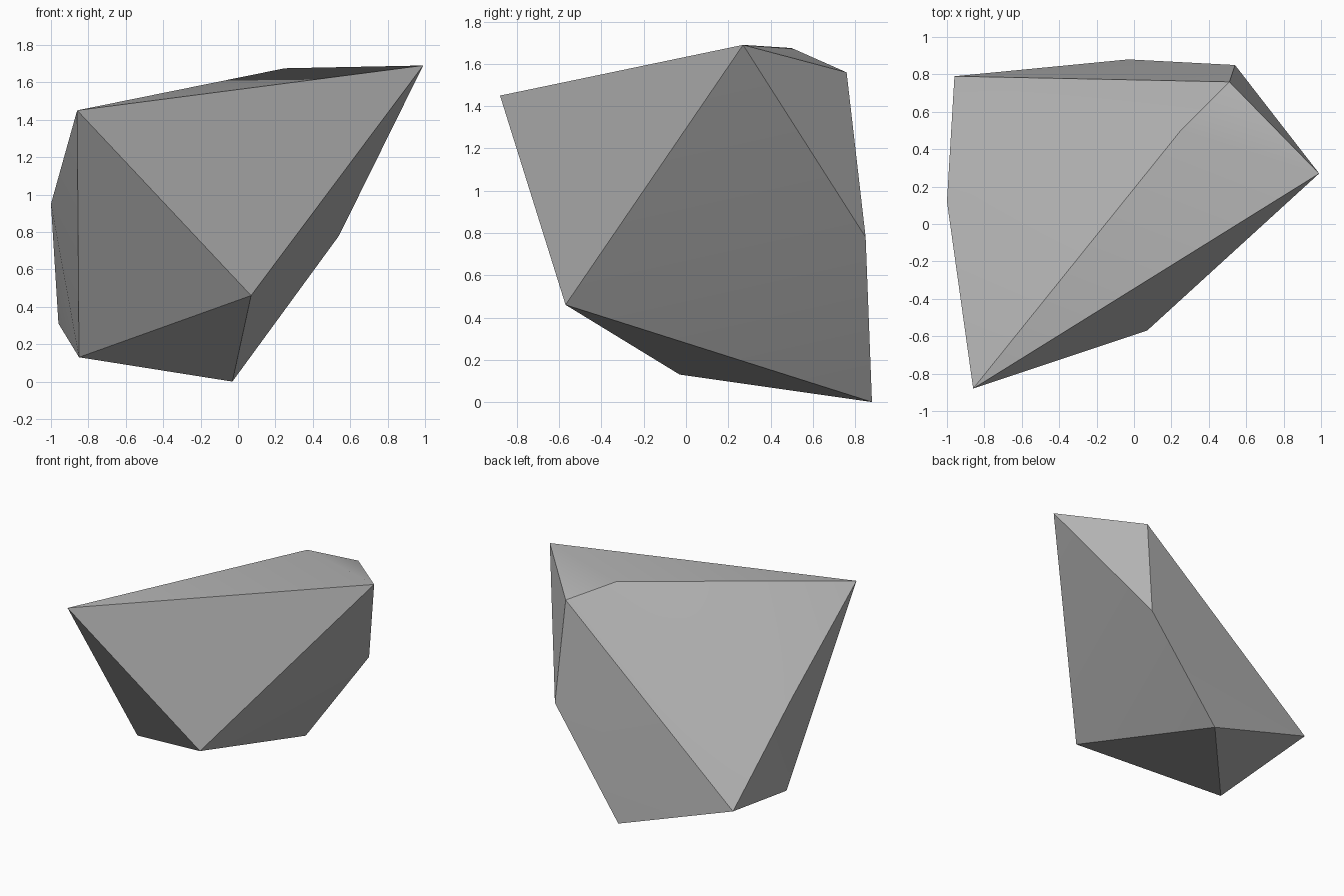
import bpy, bmesh, math

if "Cube" in bpy.data.objects:
    bpy.data.objects.remove(bpy.data.objects["Cube"])

# Grey stone colour
stone = bpy.data.materials.new("stone grey")
stone.diffuse_color = (0.45, 0.45, 0.45, 1)
stone.use_nodes = True
stone.node_tree.nodes["Principled BSDF"].inputs["Base Color"].default_value = stone.diffuse_color

# Corners of the chipped boulder
corners = [
    (-0.86, -0.88, 1.45),   # front top
    (0.99, 0.27, 1.69),     # right peak
    (0.25, 0.50, 1.675),    # top ridge
    (0.51, 0.76, 1.56),     # back top
    (0.54, 0.85, 0.78),     # back right
    (-1.00, 0.12, 0.95),    # left bulge
    (-0.96, 0.79, 0.31),    # back left
    (0.07, -0.57, 0.46),    # front nose
    (-0.85, -0.03, 0.13),   # left foot
    (-0.03, 0.88, 0.00),    # back foot
]

# Boulder: the convex skin around the corners
bm = bmesh.new()
for c in corners:
    bm.verts.new(c)
bmesh.ops.convex_hull(bm, input=bm.verts[:])
bmesh.ops.recalc_face_normals(bm, faces=bm.faces[:])
mesh = bpy.data.meshes.new("boulder")
bm.to_mesh(mesh)
bm.free()
mesh.materials.append(stone)
boulder = bpy.data.objects.new("boulder", mesh)
bpy.context.collection.objects.link(boulder)

# Soften only the shallow creases
bpy.context.view_layer.objects.active = boulder
boulder.select_set(True)
bpy.ops.object.shade_smooth_by_angle(angle=math.radians(30))
